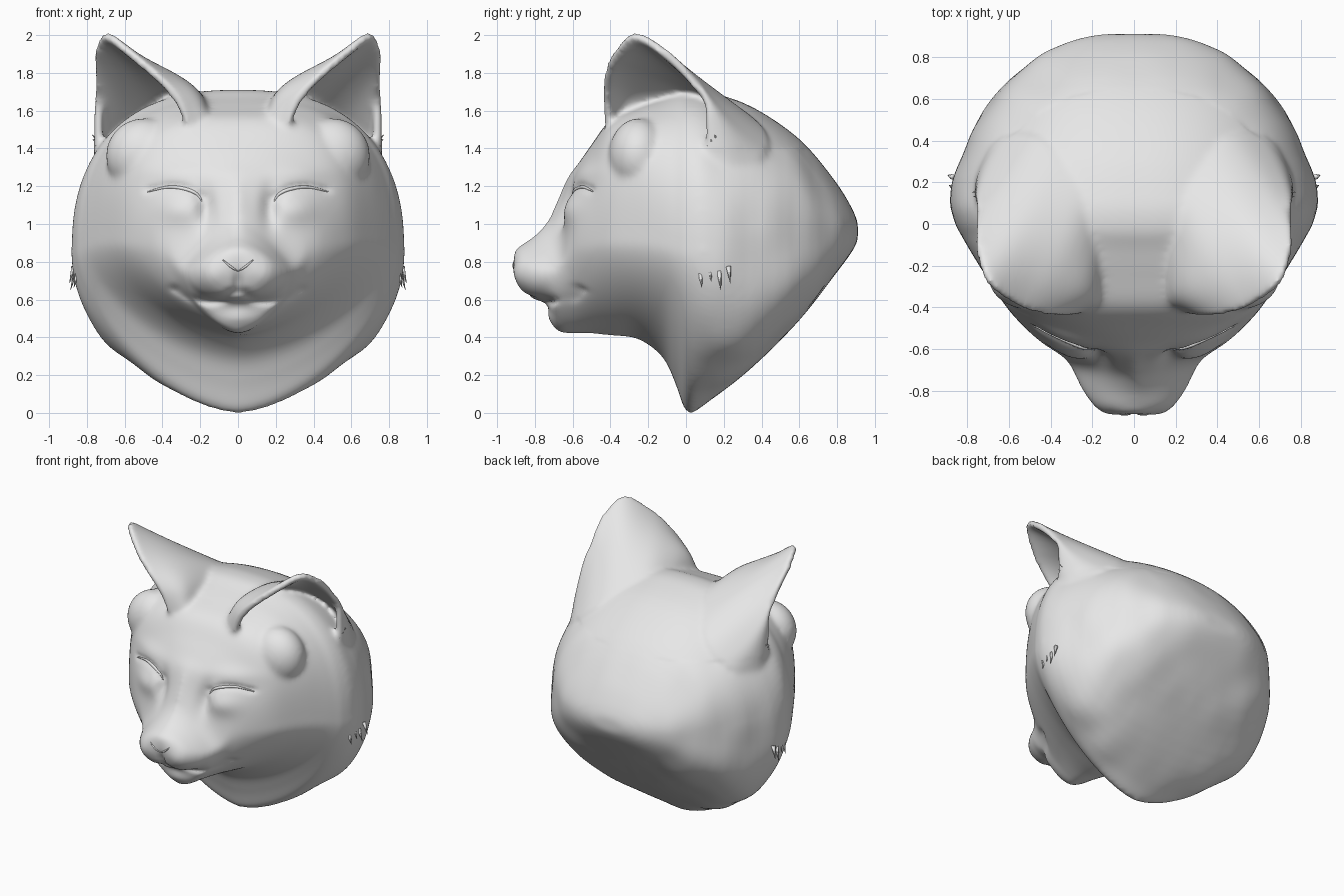
import bpy, bmesh, math, random
from mathutils import Vector, Matrix, noise

random.seed(4)
cube = bpy.data.objects.get("Cube")
if cube:
    bpy.data.objects.remove(cube)

fur = bpy.data.materials.new("pale grey")
fur.use_nodes = True
grey = (0.8, 0.8, 0.8, 1)
fur.diffuse_color = grey
fur.node_tree.nodes["Principled BSDF"].inputs["Base Color"].default_value = grey


def new_object(name, bm):
    bmesh.ops.recalc_face_normals(bm, faces=bm.faces)
    mesh = bpy.data.meshes.new(name)
    bm.to_mesh(mesh)
    bm.free()
    mesh.materials.append(fur)
    obj = bpy.data.objects.new(name, mesh)
    bpy.context.collection.objects.link(obj)
    return obj


def spline(points, steps):
    """Smooth curve through points of any dimension."""
    out = []
    last = len(points) - 1
    for i in range(last):
        a, b, c, d = (points[min(max(i + k, 0), last)] for k in (-1, 0, 1, 2))
        for s in range(steps):
            t = s / steps
            out.append([q + 0.5 * t * (r - p + t * (2*p - 5*q + 4*r - u + t * (3*(q - r) + u - p)))
                        for p, q, r, u in zip(a, b, c, d)])
    return out + [list(points[-1])]


def skin(bm, rows, closed):
    for r, s in zip(rows, rows[1:]):
        n = len(r)
        for i in range(n if closed else n - 1):
            j = (i + 1) % n
            bm.faces.new((r[i], r[j], s[j], s[i]))


def power(v, n):
    return math.copysign(abs(v) ** (2 / n), v)


# Muzzle, skull and ruff: y, half width, top, widest height, bottom, top and bottom roundness
sections = [
    (-.91, .06, .86, .81, .76, 2, 2),
    (-.87, .17, .89, .77, .64, 1.7, 2.2),
    (-.80, .24, .94, .75, .60, 1.4, 2.3),
    (-.73, .28, 1.02, .75, .57, 1.2, 2.1),
    (-.69, .30, 1.11, .76, .45, 1.1, 1.6),
    (-.65, .33, 1.20, .79, .42, 1.2, 1.5),
    (-.61, .38, 1.27, .85, .42, 1.7, 1.5),
    (-.57, .44, 1.32, .88, .42, 2.1, 1.5),
    (-.50, .52, 1.42, .89, .42, 2.5, 1.5),
    (-.40, .61, 1.55, .90, .41, 3.0, 1.5),
    (-.25, .71, 1.62, .90, .39, 3.1, 1.6),
    (-.12, .79, 1.67, .88, .29, 2.7, 1.6),
    (-.05, .83, 1.70, .86, .14, 2.5, 1.6),
    (.01, .86, 1.71, .85, 0.0, 2.5, 1.6),
    (.12, .88, 1.70, .85, .06, 2.4, 1.9),
    (.35, .82, 1.62, .86, .24, 2.3, 2.8),
    (.60, .68, 1.45, .92, .49, 2.2, 3.4),
    (.78, .49, 1.24, .95, .72, 2.1, 3.0),
    (.87, .32, 1.10, .96, .84, 2.0, 2.4),
    (.91, .14, 1.01, .96, .91, 2.0, 2.0),
]
bm = bmesh.new()
rows = []
for y, w, top, mid, low, n_top, n_low in spline(sections, 4):
    row = []
    for k in range(96):
        a = math.tau * k / 96
        n, h = (n_top, top - mid) if math.sin(a) >= 0 else (n_low, mid - low)
        row.append(bm.verts.new((w * power(math.cos(a), n), y, mid + h * power(math.sin(a), n))))
    rows.append(row)
skin(bm, rows, True)
bm.faces.new(rows[0])
bm.faces.new(rows[-1])
parts = [new_object("cat_head", bm)]

# Ears: a scoop between the rim and its root on the skull, with a lobe below the opening
rim = [(.27, -.41, 1.5), (.33, -.43, 1.65), (.43, -.43, 1.77), (.56, -.39, 1.89), (.7, -.28, 2.0),
       (.755, -.13, 1.92), (.755, 0, 1.8), (.745, .09, 1.67), (.73, .11, 1.42)]
root = [(.17, -.34, 1.53), (.18, -.25, 1.61), (.2, -.1, 1.66), (.25, .1, 1.67), (.35, .28, 1.59),
        (.45, .4, 1.49), (.56, .42, 1.4), (.65, .38, 1.33), (.73, .28, 1.2)]
for side in (1, -1):
    bm = bmesh.new()
    edge, base = spline(rim, 6), spline(root, 6)
    rows = []
    for k in range(13):
        s = k / 12
        bulge = 0.05 * math.sin(math.pi * s)
        row = []
        for i, (p, q) in enumerate(zip(edge, base)):
            b = bulge * math.cos(math.pi * i / (len(edge) - 1))
            v = Vector(p).lerp(Vector(q), s) + Vector((-.4 * b, 0, b))
            row.append(bm.verts.new((side * v.x, v.y, v.z)))
        rows.append(row)
    skin(bm, rows, False)
    ear = new_object("ear", bm)
    shell = ear.modifiers.new("thickness", "SOLIDIFY")
    shell.thickness = 0.045
    shell.offset = 0
    bpy.context.view_layer.objects.active = ear
    bpy.ops.object.modifier_apply(modifier=shell.name)
    parts.append(ear)

    bm = bmesh.new()
    bmesh.ops.create_uvsphere(bm, u_segments=32, v_segments=20, radius=1)
    bm.transform(Matrix.Translation((side * .5, -.25, 1.36)) @ Matrix.Diagonal((.2, .16, .2, 1)))
    parts.append(new_object("ear_lobe", bm))

# Fuse everything into one smooth skin
bpy.ops.object.select_all(action="DESELECT")
for obj in parts:
    obj.select_set(True)
head = parts[0]
bpy.context.view_layer.objects.active = head
bpy.ops.object.join()


def smooth(rounds):
    soften = head.modifiers.new("soften", "SMOOTH")
    soften.factor = 0.5
    soften.iterations = rounds
    bpy.ops.object.modifier_apply(modifier=soften.name)


fuse = head.modifiers.new("fuse", "REMESH")
fuse.mode = "VOXEL"
fuse.voxel_size = 0.016
bpy.ops.object.modifier_apply(modifier=fuse.name)
smooth(12)

# Sculpted strokes on the face: x, z, width, height, push forward
strokes = [
    (.31, 1.08, .11, .08, .03),     # closed eye
    (.33, 1.27, .15, .05, .015),    # brow
    (.17, 1.09, .045, .1, -.04),    # inner eye socket
    (.14, .73, .09, .08, .025),     # whisker pad
    (0, .5, .09, .05, .02),         # chin
    (0, .68, .02, .06, -.03),       # split lip
]
lid = [(.2, 1.14), (.27, 1.19), (.37, 1.2), (.47, 1.18)]
mouth = [(.02, .645), (.08, .6), (.17, .59), (.26, .61), (.34, .66)]
strokes += [(x, z, .03, .018, -.008) for x, z in spline(lid, 4)]
strokes += [(x, z, .03, .02, -.012) for x, z in spline(mouth, 4)]
normals = [v.normal.copy() for v in head.data.vertices]
for v, normal in zip(head.data.vertices, normals):
    x, y, z = abs(v.co.x), v.co.y, v.co.z
    facing = min(max(-2 * normal.y, 0), 1)
    if y < -.3 and z < 1.4 and facing > 0:
        push = sum(d * math.exp(-((x - cx) / sx) ** 2 - ((z - cz) / sz) ** 2)
                   for cx, cz, sx, sz, d in strokes)
        v.co.y -= push * facing
    elif y > 0 and z < 1.4:
        # Soft clumps of fur on the ruff
        clump = noise.noise(Vector((x * 5, y * 5, z * 3)))
        v.co += normal * clump * .014 * min(y * 6, 1) * min(x * 2, 1)
smooth(2)
head.data.materials.clear()
head.data.materials.append(fur)
bpy.ops.object.shade_smooth()


def on_face(x, z):
    hit, point, normal, index = head.ray_cast(Vector((x, -3, z)), Vector((0, 1, 0)))
    return point if hit else Vector((x, 0, z))


# Lash and nose lines lying on the face
def face_line(name, points, thickness):
    path = spline(points, 6)
    for side in (1, -1):
        spots = [on_face(side * x, z) for x, z in path]
        curve = bpy.data.curves.new(name, "CURVE")
        curve.dimensions = "3D"
        curve.bevel_depth = thickness
        curve.bevel_resolution = 2
        line = curve.splines.new("POLY")
        line.points.add(len(spots) - 1)
        for i, spot in enumerate(spots):
            line.points[i].co = (*spot, 1)
            line.points[i].radius = 0.3 + 0.7 * math.sin(math.pi * i / (len(spots) - 1))
        curve.materials.append(fur)
        obj = bpy.data.objects.new(name, curve)
        bpy.context.collection.objects.link(obj)


face_line("lash_line", [(.19, 1.12), (.22, 1.16), (.28, 1.185), (.37, 1.195), (.48, 1.17)], .01)
face_line("nose_edge", [(0, .75), (.04, .775), (.08, .81)], .006)


# Loose fur tufts on the ruff
def tuft(start, direction, length):
    for side in (1, -1):
        bm = bmesh.new()
        bmesh.ops.create_cone(bm, segments=6, radius1=.014, radius2=.001, depth=length, cap_ends=True)
        d = Vector((side * direction[0], direction[1], direction[2]))
        turn = d.to_track_quat("Z", "Y").to_matrix().to_4x4()
        bm.transform(Matrix.Translation((side * start[0], start[1], start[2])) @ turn)
        obj = new_object("fur_tuft", bm)
        for face in obj.data.polygons:
            face.use_smooth = True


for i in range(4):
    tuft((.12 + .03 * i, .02, .09 + .012 * i), (0, -.1, -1), random.uniform(.08, .13))
    tuft((.86 + .007 * i, .08 + .05 * i, .7 + .03 * (i % 2)), (.25, .1, -1), random.uniform(.07, .11))
    tuft((.72 + .01 * i, .1 + .02 * i, 1.36 + .03 * i), (.6, -.2, .6), random.uniform(.06, .1))
